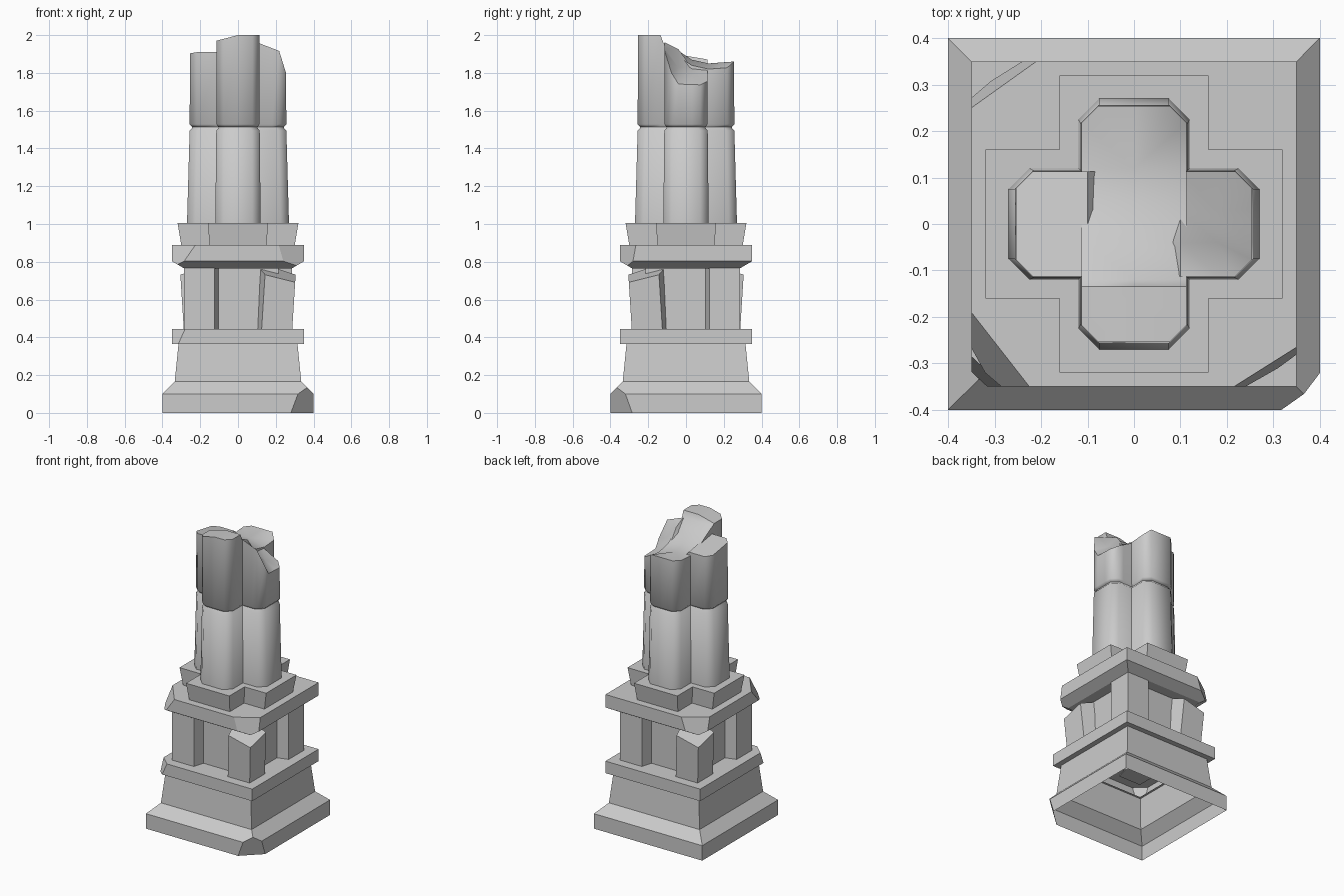
import bpy, bmesh
from math import radians
from mathutils import Vector, Matrix

if "Cube" in bpy.data.objects:
    bpy.data.objects.remove(bpy.data.objects["Cube"], do_unlink=True)

stone = bpy.data.materials.new("grey stone")
stone.use_nodes = True
GREY = (0.6, 0.6, 0.6, 1)
stone.diffuse_color = GREY
stone.node_tree.nodes["Principled BSDF"].inputs["Base Color"].default_value = GREY


# ---- helpers ----
def square(h):
    return [(-h, -h), (h, -h), (h, h), (-h, h)]


def bar(length, width, cut):
    """Octagonal outline of a bar running along y."""
    l, w, c = length, width, cut
    return [(-w + c, -l), (w - c, -l), (w, -l + c), (w, l - c),
            (w - c, l), (-w + c, l), (-w, l - c), (-w, -l + c)]


def cross(r, w):
    return [(-w, -r), (w, -r), (w, -w), (r, -w), (r, w), (w, w),
            (w, r), (-w, r), (-w, w), (-r, w), (-r, -w), (-w, -w)]


def loft(rings, bottom=True, top=True):
    """Skin a stack of (outline, height) rings."""
    bm = bmesh.new()
    rows = [[bm.verts.new((x, y, z)) for x, y in pts] for pts, z in rings]
    n = len(rows[0])
    for a, b in zip(rows, rows[1:]):
        for i in range(n):
            j = (i + 1) % n
            bm.faces.new((a[i], a[j], b[j], b[i]))
    if bottom:
        bm.faces.new(rows[0][::-1])
    if top:
        bm.faces.new(rows[-1])
    return bm


def split(bm, point, normal, remove=False):
    geom = bm.verts[:] + bm.edges[:] + bm.faces[:]
    res = bmesh.ops.bisect_plane(bm, geom=geom, dist=1e-5, plane_co=point,
                                 plane_no=normal, clear_outer=remove)
    return [e for e in res["geom_cut"] if isinstance(e, bmesh.types.BMEdge)]


def chip(bm, a, b, c):
    """Break off the part outside the plane through three points."""
    a, b, c = Vector(a), Vector(b), Vector(c)
    n = (b - a).cross(c - a).normalized()
    if n.x * a.x + n.y * a.y < 0:
        n = -n
    edges = split(bm, a, n, remove=True)
    bmesh.ops.holes_fill(bm, edges=edges, sides=0)


def interp(v, table):
    if v <= table[0][0]:
        return table[0][1]
    for (a, za), (b, zb) in zip(table, table[1:]):
        if v <= b:
            return za + (zb - za) * (v - a) / (b - a)
    return table[-1][1]


def finish(bm, name, smooth=False):
    mesh = bpy.data.meshes.new(name)
    bm.normal_update()
    bm.to_mesh(mesh)
    bm.free()
    mesh.materials.append(stone)
    ob = bpy.data.objects.new(name, mesh)
    bpy.context.collection.objects.link(ob)
    if smooth:
        bpy.ops.object.select_all(action='DESELECT')
        ob.select_set(True)
        bpy.context.view_layer.objects.active = ob
        bpy.ops.object.shade_smooth_by_angle(angle=radians(50))


# ---- foot: hollow, open underneath, one broken corner ----
bm = loft([(square(.40), 0), (square(.40), .10), (square(.335), .165),
           (square(.315), .365)], top=False)
chip(bm, (.28, -.40, 0), (.40, -.285, 0), (.365, -.365, .13))
under = [f for f in bm.faces if all(v.co.z < .001 for v in f.verts)]
bmesh.ops.delete(bm, geom=under, context='FACES_ONLY')
finish(bm, "foot")

# ---- lower slab and recessed core ----
bm = loft([(square(.30), .365), (square(.35), .365), (square(.35), .445),
           (square(.21), .445)], bottom=False, top=False)
chip(bm, (-.35, -.285, .445), (-.28, -.35, .445), (-.335, -.33, .37))
finish(bm, "lower_slab")
finish(loft([(square(.215), .44), (square(.215), .78)], False, False), "core")

# ---- corner pillars: two whole, two leaning and broken ----
post = [(.2, .10), (.287, .125), (.287, .287), (.125, .287), (.10, .2)]
for i, name in enumerate(("back_left", "back_right", "front_right", "front_left")):
    broken = i % 2 == 1
    lean = .02 if broken else 0
    top = .76 if broken else .775
    bm = loft([(post, .44), ([(x + lean, y + lean) for x, y in post], top)])
    if broken:
        chip(bm, (.305, .305, .69), (.305, .13, .735), (.13, .305, .735))
    bm.transform(Matrix.Rotation(radians(90 * i), 4, 'Z'))
    finish(bm, name + "_pillar")

# ---- upper slab with broken corners ----
bm = loft([(square(.285), .765), (square(.35), .803), (square(.35), .89)])
chip(bm, (-.35, -.19, .89), (-.225, -.35, .89), (-.285, -.35, .803))
chip(bm, (.215, -.35, .89), (.35, -.265, .89), (.24, -.35, .803))
chip(bm, (-.35, .25, .89), (-.21, .35, .89), (-.24, .35, .803))
finish(bm, "upper_slab")

# ---- flared cross-shaped plinth ----
finish(loft([(cross(.30, .15), .885), (cross(.32, .16), 1.005)]), "cross_plinth")

# ---- lower column: two crossing bars with a groove above ----
for name, turn in (("lower_column_front_back", 0), ("lower_column_sides", 90)):
    bm = loft([(bar(.27, .12, .045), 1.0), (bar(.256, .115, .04), 1.495),
               (bar(.243, .104, .04), 1.508), (bar(.243, .104, .04), 1.53)])
    bm.transform(Matrix.Rotation(radians(turn), 4, 'Z'))
    finish(bm, name, smooth=True)


# ---- upper column: the same bars with a ragged top ----
def main_top(x, y):
    z = interp(y, [(-.135, 2.0), (-.12, 1.96), (-.03, 1.91), (.03, 1.87), (.12, 1.85), (.25, 1.86)])
    if y < -.13:
        return z - .03 * max(0, -x / .115)
    return z - (.03 if x > .1 and y > -.1 else 0)


def side_top(x, y):
    if abs(x) < .05:
        return 1.75
    if x < 0:
        return interp(y, [(-.115, 1.91), (.12, 1.87)])
    inner = interp(y, [(-.12, 1.965), (-.03, 1.92), (.03, 1.83), (.12, 1.82)])
    outer = interp(y, [(-.12, 1.93), (-.1, 1.85), (-.05, 1.74), (.12, 1.735)])
    return inner + (outer - inner) * (x - .1) / .155


for name, turn, rule, xs, ys in (
        ("upper_column_front_back", 0, main_top, (0,), (-.135, -.12, -.03, .03, .12)),
        ("upper_column_sides", 90, side_top, (-.1, 0, .1, .18), (-.04, .03))):
    bm = loft([(bar(.243, .104, .04), 1.513), (bar(.256, .114, .038), 1.528),
               (bar(.254, .113, .036), 2.05)])
    bm.transform(Matrix.Rotation(radians(turn), 4, 'Z'))
    for x in xs:
        split(bm, (x, 0, 0), (1, 0, 0))
    for y in ys:
        split(bm, (0, y, 0), (0, 1, 0))
    rim = [f for f in bm.faces if all(v.co.z > 2.04 for v in f.verts)]
    for v in bm.verts:
        if v.co.z > 2.04:
            v.co.z = rule(v.co.x, v.co.y)
    bmesh.ops.triangulate(bm, faces=rim)
    finish(bm, name, smooth=True)
